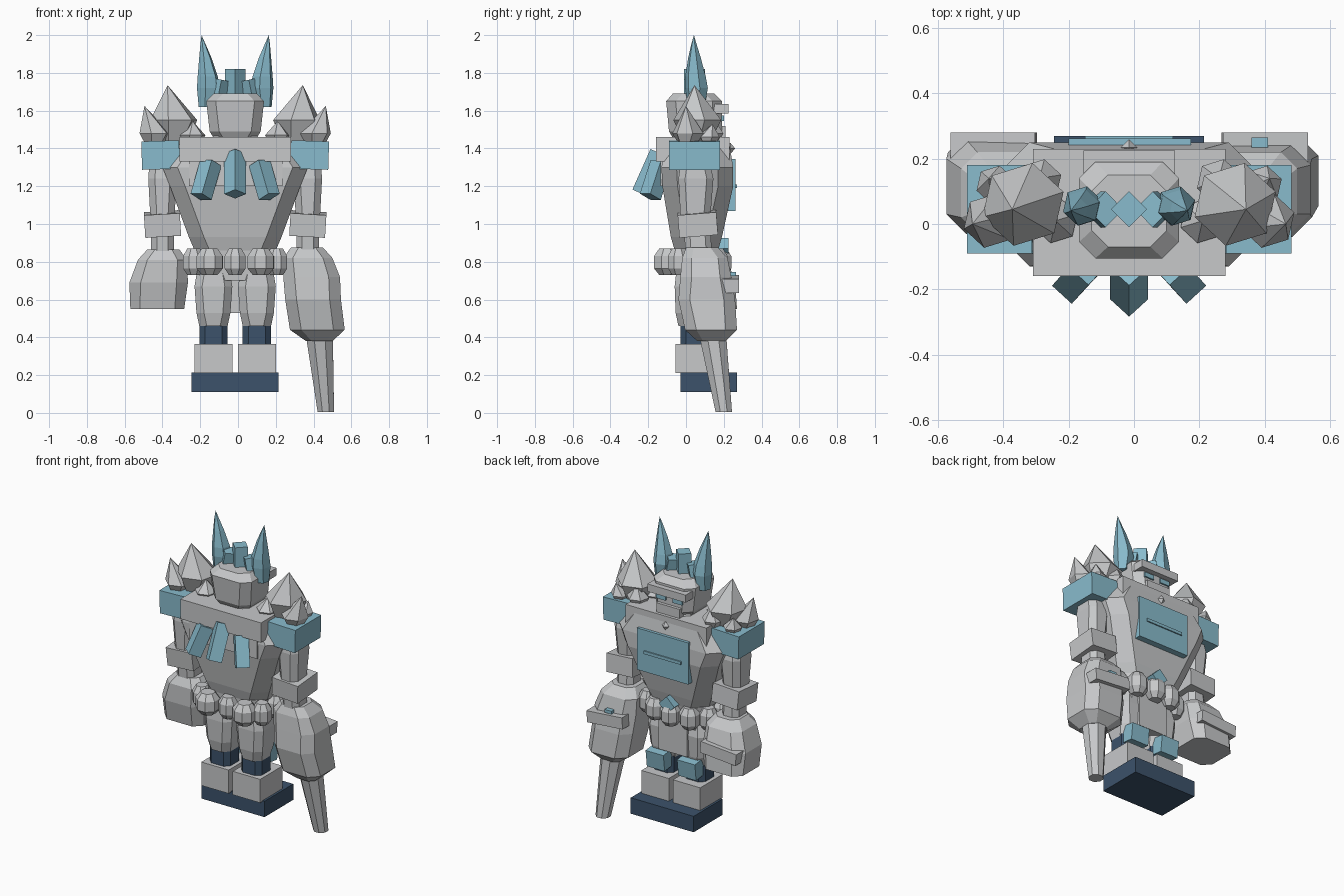
import bpy, bmesh, math
from mathutils import Matrix, Vector

XC = -0.015  # symmetry plane of the figure


def material(name, rgb):
    m = bpy.data.materials.new(name)
    m.diffuse_color = (*rgb, 1)
    return m


GRAY = material("stone gray", (0.57, 0.58, 0.59))
CYAN = material("pale cyan", (0.25, 0.50, 0.61))
NAVY = material("dark navy", (0.045, 0.085, 0.145))


def loft(name, mat, rings):
    """Skin closed rings of points; a ring with one point is a tip."""
    bm = bmesh.new()
    rows = [[bm.verts.new(p) for p in ring] for ring in rings]
    for a, b in zip(rows, rows[1:]):
        n = max(len(a), len(b))
        for i in range(n):
            j = (i + 1) % n
            if len(a) == 1:
                bm.faces.new((a[0], b[j], b[i]))
            elif len(b) == 1:
                bm.faces.new((a[i], a[j], b[0]))
            else:
                bm.faces.new((a[i], a[j], b[j], b[i]))
    for row in (rows[0], rows[-1]):
        if len(row) > 2:
            bm.faces.new(row)
    bmesh.ops.recalc_face_normals(bm, faces=bm.faces)
    me = bpy.data.meshes.new(name)
    bm.to_mesh(me)
    bm.free()
    me.materials.append(mat)
    ob = bpy.data.objects.new(name, me)
    bpy.context.collection.objects.link(ob)
    return ob


def rect(x0, x1, y0, y1, z, c):
    """Chamfered rectangle at height z."""
    return [(x0 + c, y0, z), (x1 - c, y0, z), (x1, y0 + c, z), (x1, y1 - c, z),
            (x1 - c, y1, z), (x0 + c, y1, z), (x0, y1 - c, z), (x0, y0 + c, z)]


def ngon(x, y, z, r, n=6, turn=0.0):
    if r == 0:
        return [(x, y, z)]
    return [(x + r * math.cos(turn + math.tau * i / n),
             y + r * math.sin(turn + math.tau * i / n), z) for i in range(n)]


def box(name, mat, x0, x1, y0, y1, z0, z1, rot=None):
    ob = loft(name, mat, [[(x0, y0, z), (x1, y0, z), (x1, y1, z), (x0, y1, z)] for z in (z0, z1)])
    if rot:
        spin(ob, rot, Vector(((x0 + x1) / 2, (y0 + y1) / 2, (z0 + z1) / 2)))
    return ob


def spin(ob, rot, c):
    ob.data.transform(Matrix.Translation(c) @ rot.to_4x4() @ Matrix.Translation(-c))


def octa(name, mat, x, hx, c, sections):
    """Chamfered column from (z, half width, y0, y1) sections."""
    return loft(name, mat, [rect(x - h * hx, x + h * hx, y0, y1, z, c) for z, h, y0, y1 in sections])


# Base, body and shoulder yoke
box("base", NAVY, -0.245, 0.215, -0.03, 0.27, 0.11, 0.215)
octa("torso", GRAY, XC, 1, 0.08, [
    (0.86, 0.215, -0.06, 0.17), (0.93, 0.245, -0.08, 0.19), (1.20, 0.345, -0.125, 0.25),
    (1.30, 0.385, -0.13, 0.25), (1.42, 0.31, -0.11, 0.23)])
box("shoulder_yoke", GRAY, -0.31, 0.28, -0.16, 0.23, 1.33, 1.46)
box("back_slab", GRAY, -0.26, 0.235, -0.135, 0.0, 1.20, 1.33)
box("chest_plate", CYAN, -0.20, 0.175, 0.22, 0.262, 1.07, 1.345)
box("chest_slot", CYAN, -0.15, 0.12, 0.26, 0.27, 1.19, 1.21)
loft("chest_stud", GRAY, [ngon(XC, 0.235, z, r, 4) for z, r in ((1.37, 0), (1.40, 0.025), (1.43, 0))])

# Slanted back thrusters with diamond sections
for i, (x, lean) in enumerate(((XC, 0), (-0.165, 0.28), (0.135, -0.28))):
    mid = i == 0
    y = -0.19 if mid else -0.155
    ob = loft("back_thruster", CYAN, [ngon(x, y, z, 0.058, 4) for z in
                                      ((1.15, 1.385) if mid else (1.135, 1.33))])
    rot = Matrix.Rotation(lean, 3, 'Y') @ Matrix.Rotation(-0.42 if mid else -0.3, 3, 'X')
    spin(ob, rot, Vector((x, y, 1.25)))

# Head, seen from behind on the -y side, with visor and face on +y
octa("head", GRAY, XC, 1, 0.05, [
    (1.44, 0.105, -0.06, 0.16), (1.49, 0.135, -0.09, 0.19), (1.65, 0.153, -0.105, 0.19),
    (1.69, 0.115, -0.07, 0.15)])
octa("neck", GRAY, XC, 1, 0.03, [(1.42, 0.14, -0.06, 0.17), (1.475, 0.11, -0.06, 0.17)])
box("visor", GRAY, -0.155, 0.125, 0.10, 0.225, 1.585, 1.635)
box("jaw", GRAY, -0.10, 0.07, 0.10, 0.21, 1.45, 1.52)
for s in (-1, 1):
    x = XC + s * 0.06
    box("eye", CYAN, x - 0.035, x + 0.035, 0.17, 0.2, 1.545, 1.575)

# Crown prisms and curved horns
loft("crown_center", CYAN, [ngon(XC, 0.045, z, 0.055, 4) for z in (1.66, 1.82)])
for s in (-1, 1):
    ob = loft("crown_side", CYAN, [ngon(XC + s * 0.085, 0.045, z, 0.055, 4) for z in (1.65, 1.765)])
    spin(ob, Matrix.Rotation(s * -0.2, 3, 'Y'), Vector((XC + s * 0.085, 0.045, 1.7)))
    loft("horn", CYAN, [ngon(XC + s * x, y, z, r, 6, 0.3) for x, y, z, r in (
        (0.150, 0.055, 1.62, 0.045), (0.143, 0.055, 1.72, 0.062), (0.145, 0.05, 1.78, 0.056),
        (0.158, 0.045, 1.88, 0.034), (0.170, 0.042, 1.95, 0.015), (0.178, 0.042, 2.0, 0))])


def crystal(x, y, tip, z0, z1, z2, r, lean=0.0):
    loft("shoulder_crystal", GRAY, [ngon(x, y, z0, r * 0.45, 6), ngon(x, y, z1, r, 6, 0.3),
                                    [(x + lean, tip, z2)]])


for s in (-1, 1):
    # Shoulder block and cluster of crystals
    xs = XC + s * 0.395
    box("shoulder_block", CYAN, xs - 0.10, xs + 0.10, -0.09, 0.18, 1.29, 1.44,
        Matrix.Rotation(s * 0.03, 3, 'Y'))
    crystal(XC + s * 0.325, 0.06, 0.045, 1.40, 1.55, 1.735, 0.13, s * 0.033)
    crystal(XC + s * 0.425, 0.01, 0.0, 1.40, 1.48, 1.625, 0.085, s * 0.055)
    crystal(XC + s * 0.225, 0.01, 0.01, 1.40, 1.47, 1.545, 0.07)
    crystal(XC + s * 0.275, 0.13, 0.14, 1.40, 1.48, 1.57, 0.07)
    crystal(XC + s * 0.41, 0.12, 0.14, 1.40, 1.46, 1.53, 0.06, s * 0.02)

    # Upper arm, cuff and wrist
    x = XC + s * 0.385
    octa("upper_arm", GRAY, x, 1, 0.035, [(1.05, 0.065, -0.03, 0.13), (1.24, 0.075, -0.04, 0.145),
                                          (1.31, 0.07, -0.03, 0.13)])
    box("arm_cuff", GRAY, x - 0.095, x + 0.095, -0.04, 0.165, 0.94, 1.06,
        Matrix.Rotation(s * 0.06, 3, 'Y') @ Matrix.Rotation(0.08, 3, 'X'))
    octa("wrist", GRAY, x, 1, 0.03, [(0.80, 0.06, 0.0, 0.14), (0.96, 0.06, -0.01, 0.13)])
    box("forearm_grip", GRAY, XC + s * 0.415 - 0.13, XC + s * 0.415 + 0.13, 0.18, 0.28, 0.645, 0.72,
        Matrix.Rotation(s * 0.08, 3, 'Y'))

# Forearms: a blunt fist on one side, a long barrel on the other
loft("fist_forearm", GRAY, [rect(*r) for r in (
    (-0.57, -0.285, 0.0, 0.27, 0.55, 0.05), (-0.575, -0.265, -0.03, 0.26, 0.69, 0.06),
    (-0.53, -0.27, -0.03, 0.22, 0.81, 0.05), (-0.48, -0.31, 0.0, 0.17, 0.865, 0.04))])
loft("barrel_forearm", GRAY, [rect(*r) for r in (
    (0.36, 0.50, 0.06, 0.21, 0.38, 0.03), (0.275, 0.565, -0.005, 0.27, 0.44, 0.06),
    (0.25, 0.545, -0.04, 0.26, 0.60, 0.06), (0.24, 0.54, -0.03, 0.24, 0.72, 0.06),
    (0.24, 0.50, -0.02, 0.22, 0.82, 0.05), (0.28, 0.45, 0.0, 0.17, 0.875, 0.04))])
loft("barrel", GRAY, [ngon(0.43, 0.14, 0.42, 0.078, 8, 0.39), ngon(0.465, 0.2, 0.005, 0.047, 8, 0.39)])
box("barrel_marker", CYAN, 0.36, 0.41, 0.2, 0.265, 0.725, 0.745)

# Belt of faceted beads around the hips
octa("pelvis", GRAY, XC, 1, 0.05, [(0.70, 0.20, -0.05, 0.14), (0.87, 0.20, -0.06, 0.17)])
for x, y, r in ((-0.15, -0.10, 0.075), (0.12, -0.10, 0.075), (-0.235, -0.04, 0.06), (0.205, -0.04, 0.06),
                (XC, -0.08, 0.06), (-0.235, 0.1, 0.06), (0.205, 0.1, 0.06), (-0.14, 0.16, 0.065),
                (0.11, 0.16, 0.065), (XC, 0.18, 0.065)):
    loft("belt_bead", GRAY, [ngon(x, y, 0.80 + h, r * k, 8, 0.39) for h, k in
                             ((-0.07, 0.6), (-0.035, 1), (0.03, 1), (0.07, 0.6))])
box("belt_jewel", CYAN, XC - 0.04, XC + 0.04, 0.15, 0.225, 0.83, 0.91, Matrix.Rotation(math.pi / 4, 3, 'Y'))
box("loin_plate", GRAY, -0.12, 0.09, 0.09, 0.16, 0.53, 0.79)

# Legs
for s in (-1, 1):
    x = XC + s * 0.115
    octa("thigh", GRAY, x, 1, 0.04, [(0.46, 0.075, -0.04, 0.12), (0.53, 0.09, -0.055, 0.14),
                                     (0.67, 0.10, -0.06, 0.15), (0.76, 0.085, -0.05, 0.13)])
    octa("ankle", NAVY, x, 1, 0.03, [(0.35, 0.075, -0.03, 0.12), (0.47, 0.075, -0.03, 0.12)])
    box("foot", GRAY, x - 0.1, x + 0.1, -0.055, 0.18, 0.21, 0.365)
    box("knee_guard", CYAN, x - 0.065, x + 0.065, 0.09, 0.18, 0.405, 0.515, Matrix.Rotation(-0.12, 3, 'X'))
